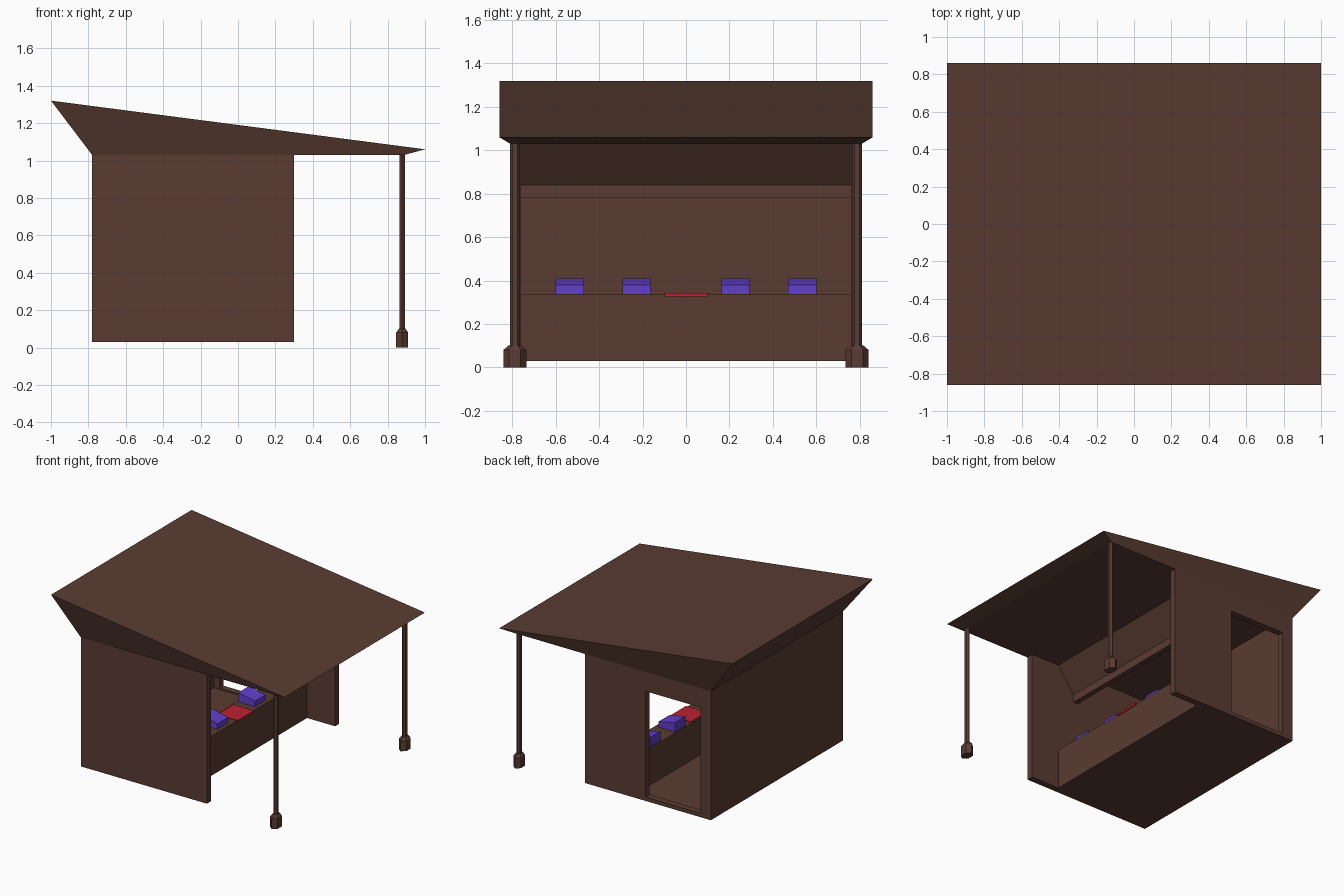
import bpy, math

if "Cube" in bpy.data.objects:
    bpy.data.objects.remove(bpy.data.objects["Cube"])


def material(name, rgb):
    m = bpy.data.materials.new(name)
    m.diffuse_color = (*rgb, 1)
    m.use_nodes = True
    m.node_tree.nodes["Principled BSDF"].inputs["Base Color"].default_value = m.diffuse_color
    return m


WOOD = material("dark_wood", (0.10, 0.045, 0.032))
PURPLE = material("purple", (0.12, 0.05, 0.60))
RED = material("red", (0.50, 0.015, 0.03))


def mesh_object(name, verts, faces, mat):
    me = bpy.data.meshes.new(name)
    me.from_pydata(verts, [], faces)
    me.materials.append(mat)
    ob = bpy.data.objects.new(name, me)
    bpy.context.collection.objects.link(ob)
    return ob


def loft(name, rings, mat):
    """Closed solid through rings with equal point counts."""
    n = len(rings[0])
    faces = [tuple(reversed(range(n)))]
    for r in range(len(rings) - 1):
        a, b = r * n, (r + 1) * n
        faces += [(a + i, a + (i + 1) % n, b + (i + 1) % n, b + i) for i in range(n)]
    faces.append(tuple(range((len(rings) - 1) * n, len(rings) * n)))
    return mesh_object(name, [p for ring in rings for p in ring], faces, mat)


def prism(name, profile, y0, y1, mat):
    """Extrude an (x, z) profile along y; profile runs anticlockwise."""
    return loft(name, [[(x, y, z) for x, z in profile] for y in (y1, y0)], mat)


def box(name, x0, x1, y0, y1, z0, z1, mat=WOOD):
    return prism(name, [(x0, z0), (x1, z0), (x1, z1), (x0, z1)], y0, y1, mat)


def rect(x0, x1, y, z0, z1):
    return [(x0, -y, z0), (x1, -y, z1), (x1, y, z1), (x0, y, z0)]


# Sloping roof with tapered eaves
loft("roof", [rect(-0.78, 0.89, 0.81, 1.03, 1.03), rect(-1, 1, 0.86, 1.32, 1.06)], WOOD)

# Booth walls and floor
box("left_wall", -0.78, -0.74, -0.81, 0.81, 0.03, 1.03)
box("front_wall", -0.74, 0.30, -0.81, -0.76, 0.03, 1.03)
box("floor", -0.74, 0.06, -0.76, 0.76, 0.03, 0.05)

# Back wall around the doorway
outline = [(-0.74, 0.03), (0.30, 0.03), (0.30, 1.03), (-0.74, 1.03)]
door = [(-0.69, 0.06), (-0.22, 0.06), (-0.22, 0.88), (-0.69, 0.88)]
verts = [(x, y, z) for y in (0.76, 0.81) for x, z in outline + door]
faces = []
for i in range(4):
    j = (i + 1) % 4
    faces += [(i, j, 4 + j, 4 + i), (8 + j, 8 + i, 12 + i, 12 + j),
              (j, i, 8 + i, 8 + j), (4 + i, 4 + j, 12 + j, 12 + i)]
mesh_object("back_wall_with_doorway", verts, faces, WOOD)

# Serving counter and the sloped header above it
box("counter", -0.12, 0.06, -0.76, 0.76, 0.05, 0.337)
box("counter_panel_base", 0.04, 0.06, -0.76, 0.76, 0.03, 0.05)
prism("header", [(-0.12, 0.78), (-0.08, 0.78), (-0.08, 0.84), (0.06, 1.03), (-0.12, 1.03)],
      -0.76, 0.76, WOOD)

# Red mat and purple wedges on the counter
box("counter_mat", -0.11, 0.068, -0.10, 0.10, 0.327, 0.342, RED)
wedge = [(-0.11, 0.337), (0.03, 0.337), (0.03, 0.38), (-0.11, 0.41)]
for i, y in enumerate((-0.535, -0.228, 0.228, 0.535)):
    prism(f"counter_wedge_{i + 1}", wedge, y - 0.065, y + 0.065, PURPLE)


# Six-sided posts with wider feet
def hexagon(cy, rx, ry, z):
    return [(0.878 + rx * math.sin(a), cy - ry * math.cos(a), z)
            for a in (k * math.pi / 3 for k in range(6))]


for side, cy in (("front", -0.788), ("back", 0.788)):
    loft(f"{side}_post", [hexagon(cy, 0.017, 0.023, z) for z in (0.09, 1.035)], WOOD)
    loft(f"{side}_post_foot", [hexagon(cy, 0.037, 0.053, 0), hexagon(cy, 0.037, 0.053, 0.08),
                               hexagon(cy, 0.020, 0.030, 0.102)], WOOD)
